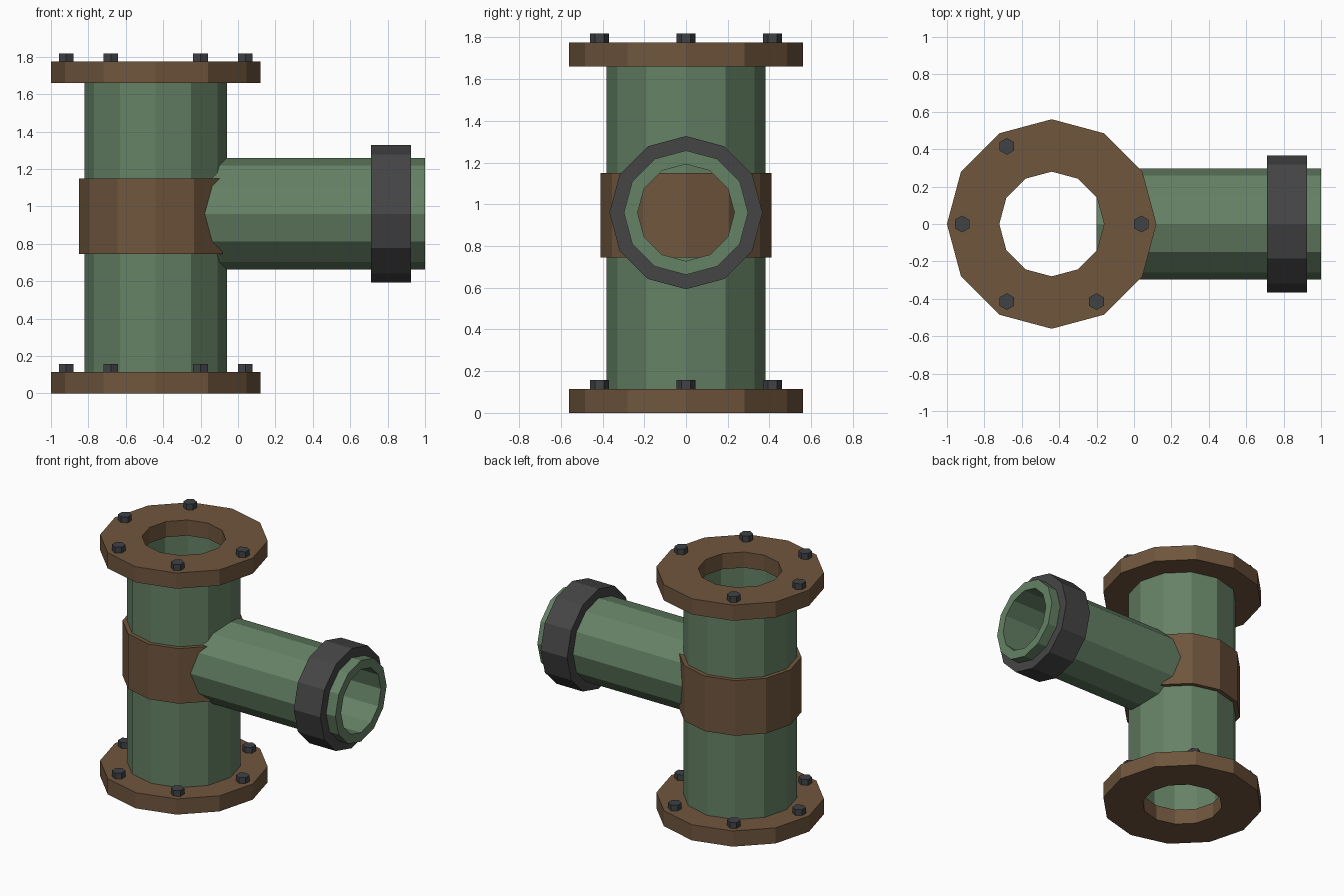
import bpy, bmesh
from math import cos, sin, pi, radians
from mathutils import Matrix, Vector

if "Cube" in bpy.data.objects:
    bpy.data.objects.remove(bpy.data.objects["Cube"])


def make_material(name, rgb):
    mat = bpy.data.materials.new(name)
    mat.use_nodes = True
    mat.diffuse_color = (*rgb, 1)
    mat.node_tree.nodes["Principled BSDF"].inputs["Base Color"].default_value = (*rgb, 1)
    return mat


green = make_material("green paint", (0.13, 0.22, 0.13))
rust = make_material("rusty brown", (0.16, 0.092, 0.047))
rubber = make_material("dark grey", (0.06, 0.06, 0.061))
steel = make_material("bolt steel", (0.05, 0.054, 0.06))

AXIS_X = -0.44      # upright pipe axis
BRANCH_Z = 0.96     # branch pipe axis
SIDES = 12


def add_object(name, bm, mat, matrix):
    bmesh.ops.recalc_face_normals(bm, faces=bm.faces)
    mesh = bpy.data.meshes.new(name)
    bm.to_mesh(mesh)
    bm.free()
    mesh.materials.append(mat)
    obj = bpy.data.objects.new(name, mesh)
    obj.matrix_world = matrix
    bpy.context.collection.objects.link(obj)
    return obj


def tube(name, outer, inner, start, end, mat, matrix):
    """Faceted hollow tube along local z."""
    bm = bmesh.new()
    profile = [(outer, start), (outer, end), (inner, end), (inner, start)]
    loops = [[bm.verts.new((r * cos(2 * pi * i / SIDES), r * sin(2 * pi * i / SIDES), z))
              for i in range(SIDES)] for r, z in profile]
    for a, b in zip(loops, loops[1:] + loops[:1]):
        for i in range(SIDES):
            j = (i + 1) % SIDES
            bm.faces.new((a[i], a[j], b[j], b[i]))
    return add_object(name, bm, mat, matrix)


def bolt(name, location):
    """Hexagonal bolt head sitting on a flange."""
    bm = bmesh.new()
    bmesh.ops.create_cone(bm, cap_ends=True, segments=6, radius1=0.045,
                          radius2=0.045, depth=0.06)
    place = Matrix.Translation(location) @ Matrix.Rotation(pi / 2, 4, "Z")
    obj = add_object(name, bm, steel, place)
    # Keep a corner pointing along y
    corner = max(v.co.x for v in obj.data.vertices)
    if corner < 0.044:
        obj.data.transform(Matrix.Rotation(radians(30), 4, "Z"))


upright = Matrix.Translation((AXIS_X, 0, 0))
sideways = Matrix.Translation((0, 0, BRANCH_Z)) @ Matrix.Rotation(pi / 2, 4, "Y")

# Upright pipe with its middle band
tube("main_pipe", 0.38, 0.30, 0.08, 1.70, green, upright)
tube("middle_band", 0.41, 0.37, 0.745, 1.15, rust, upright)

# Branch pipe with its end ring
tube("branch_pipe", 0.298, 0.232, -0.20, 1.0, green, sideways)
tube("branch_ring", 0.367, 0.29, 0.71, 0.925, rubber, sideways)

# Flanges and bolts; one bolt is missing from the top flange
for level, base in (("bottom", 0.0), ("top", 1.66)):
    tube(level + "_flange", 0.56, 0.28, base, base + 0.115, rust, upright)
    for k in range(6):
        if level == "top" and k == 1:
            continue
        angle = k * pi / 3
        bolt(f"{level}_bolt_{k + 1}",
             Vector((AXIS_X + 0.479 * cos(angle), 0.479 * sin(angle), base + 0.128)))
